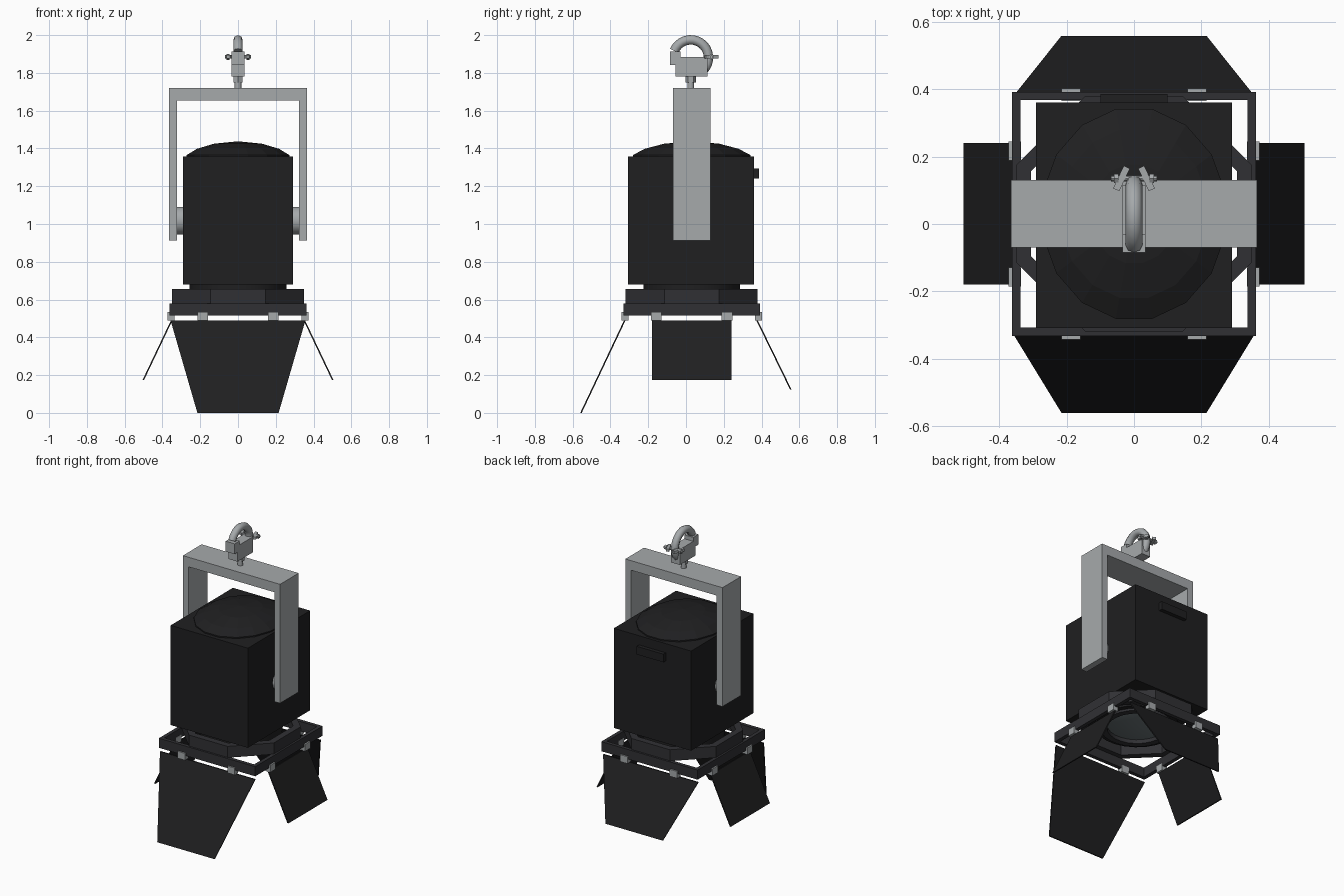
import bpy, bmesh
from math import sin, cos, pi, radians
from mathutils import Vector, Matrix

if "Cube" in bpy.data.objects:
    bpy.data.objects.remove(bpy.data.objects["Cube"])

CY = 0.03  # lamp axis sits slightly behind the origin


def mat(name, r, g, b):
    m = bpy.data.materials.new(name)
    m.diffuse_color = (r, g, b, 1)
    m.use_nodes = True
    m.node_tree.nodes["Principled BSDF"].inputs["Base Color"].default_value = m.diffuse_color
    return m


BLACK = mat("black_paint", 0.014, 0.014, 0.015)
FRAME = mat("dark_frame", 0.03, 0.03, 0.034)
STEEL = mat("steel", 0.38, 0.40, 0.41)
GLASS = mat("lens_glass", 0.14, 0.17, 0.18)


def finish(bm, name, m, smooth=False):
    bmesh.ops.recalc_face_normals(bm, faces=bm.faces)
    me = bpy.data.meshes.new(name)
    bm.to_mesh(me)
    bm.free()
    ob = bpy.data.objects.new(name, me)
    bpy.context.collection.objects.link(ob)
    me.materials.append(m)
    if smooth:
        bpy.context.view_layer.objects.active = ob
        ob.select_set(True)
        bpy.ops.object.shade_smooth_by_angle(angle=radians(35))
        ob.select_set(False)
    return ob


def box(name, lo, hi, m, rot=0):
    lo, hi = Vector(lo), Vector(hi)
    bm = bmesh.new()
    bmesh.ops.create_cube(bm, size=1, matrix=Matrix.Translation((lo + hi) / 2)
                          @ Matrix.Rotation(rot, 4, 'Z') @ Matrix.Diagonal((*(hi - lo), 1)))
    return finish(bm, name, m)


def cyl(name, a, b, r, n, m):
    a, b = Vector(a), Vector(b)
    q = (b - a).to_track_quat('Z', 'Y').to_matrix().to_4x4()
    bm = bmesh.new()
    bmesh.ops.create_cone(bm, cap_ends=True, segments=n, radius1=r, radius2=r,
                          depth=(b - a).length, matrix=Matrix.Translation((a + b) / 2) @ q)
    return finish(bm, name, m, n > 8)


def prism(name, pts, vec, m):
    bm = bmesh.new()
    f = bm.faces.new([bm.verts.new(p) for p in pts])
    ext = bmesh.ops.extrude_face_region(bm, geom=[f], use_keep_orig=True)
    bmesh.ops.translate(bm, vec=vec, verts=[v for v in ext["geom"] if isinstance(v, bmesh.types.BMVert)])
    return finish(bm, name, m)


def lathe(name, prof, n, m, sx=1, sy=1, closed=True, smooth=False):
    """Spin (apothem, z) points round the lamp axis with n flat sides."""
    bm = bmesh.new()
    k = 1 / cos(pi / n) if n <= 8 else 1
    rings = [[bm.verts.new((r * k * sx * cos(2 * pi * (i + .5) / n),
                            CY + r * k * sy * sin(2 * pi * (i + .5) / n), z))
              for i in range(n)] for r, z in prof]
    pairs = list(zip(rings, rings[1:] + rings[:1]))
    for a, b in pairs if closed else pairs[:-1]:
        for i in range(n):
            j = (i + 1) % n
            bm.faces.new((a[i], a[j], b[j], b[i]))
    bmesh.ops.remove_doubles(bm, verts=bm.verts, dist=1e-5)
    return finish(bm, name, m, smooth)


def ring(name, ro, ri, z0, z1, n, m, **kw):
    return lathe(name, [(ro, z0), (ro, z1), (ri, z1), (ri, z0)], n, m, **kw)


# Lamp housing with low dome and rear switch box
box("housing", (-.29, -.308, .68), (.29, .36, 1.357), BLACK)
lathe("housing_dome", [(1, 1.35), (1, 1.365), (.8, 1.398), (.47, 1.425), (0, 1.438)],
      16, BLACK, sx=.277, sy=.317, closed=False)
box("rear_switch_box", (-.1, .355, 1.24), (.1, .386, 1.295), BLACK)

# Lens tube and lens
ring("lens_tube", .258, .215, .60, .69, 24, BLACK, smooth=True)
ring("lens_retainer", .225, .185, .585, .615, 24, FRAME, smooth=True)
lathe("lens", [(.218, .64), (.218, .62), (.16, .605), (.08, .592), (0, .588)],
      24, GLASS, closed=False, smooth=True)

# Octagonal collar and square accessory frame
ring("octagon_collar", .349, .305, .578, .655, 8, FRAME)
ring("square_frame", .362, .337, .515, .58, 4, FRAME)

# Yoke and pivots
prism("yoke", [(x, -.07, z) for x, z in ((-.365, .912), (-.365, 1.72), (.365, 1.72), (.365, .912),
                                         (.322, .912), (.322, 1.655), (-.322, 1.655), (-.322, .912))],
      (0, .2, 0), STEEL)
for s, side in ((-1, "left"), (1, "right")):
    cyl(side + "_pivot", (s * .285, CY, 1.018), (s * .325, CY, 1.018), .073, 16, STEEL)


# Barn doors: top edge, bottom edge, thin in the horizontal direction
def door(name, axis, top, bot, w_top, w_bot):
    (u0, z0), (u1, z1) = top, bot
    c = 0 if axis == 'y' else CY
    raw = [(c - w_top, u0, z0), (c + w_top, u0, z0), (c + w_bot, u1, z1), (c - w_bot, u1, z1)]
    t = -.008 if u1 > 0 else .008
    if axis == 'y':
        prism(name, raw, (0, t, 0), BLACK)
    else:
        prism(name, [(u, w, z) for w, u, z in raw], (t, 0, 0), BLACK)


door("front_barn_door", 'y', (-.328, .49), (-.56, 0), .357, .215)
door("rear_barn_door", 'y', (.38, .49), (.558, .125), .357, .215)
for s, side in ((-1, "left"), (1, "right")):
    door(side + "_barn_door", 'x', (s * .355, .49), (s * .505, .175), .21, .21)

# Hinge clips, two on each side of the frame
for i in range(4):
    M = Matrix.Translation((0, CY, 0)) @ Matrix.Rotation(i * pi / 2, 4, 'Z')
    for s in (-1, 1):
        c = box("hinge_clip", (s * .187 - .028, -.372, .488), (s * .187 + .028, -.335, .535), STEEL)
        c.data.transform(M)

# Hanging clamp: stem, body, jaw
cyl("clamp_stem", (0, .025, 1.71), (0, .025, 1.79), .018, 12, STEEL)
cyl("clamp_nut", (0, .025, 1.75), (0, .025, 1.785), .027, 6, STEEL)
prism("clamp_body", [(-.034, y, z) for y, z in ((-.055, 1.78), (.115, 1.78), (.115, 1.885), (-.03, 1.885),
                                               (-.03, 1.912), (-.085, 1.912), (-.085, 1.842), (-.055, 1.842))],
      (.068, 0, 0), STEEL)

# Hook over the pipe
cu = bpy.data.curves.new("clamp_hook", 'CURVE')
cu.dimensions = '3D'
cu.bevel_depth, cu.bevel_resolution, cu.use_fill_caps = .025, 2, True
sp = cu.splines.new('POLY')
N = 16
sp.points.add(N)
for i, p in enumerate(sp.points):
    a = radians(158 - i * 203 / N)
    p.co = (0, .025 + .094 * cos(a), 1.881 + .094 * sin(a), 1)
hook = bpy.data.objects.new("clamp_hook", cu)
bpy.context.collection.objects.link(hook)
cu.materials.append(STEEL)
bpy.context.view_layer.objects.active = hook
hook.select_set(True)
bpy.ops.object.convert(target='MESH')
bpy.ops.object.shade_smooth_by_angle(angle=radians(50))
hook.select_set(False)

# Wing bolt
cyl("hook_hinge_pin", (-.068, .135, 1.885), (.068, .135, 1.885), .009, 10, STEEL)
for s in (-1, 1):
    cyl("hook_hinge_nut", (s * .046, .135, 1.885), (s * .06, .135, 1.885), .016, 6, STEEL)
    box("bolt_wing", (s * .037 - .01, .098, 1.876), (s * .037 + .01, .172, 1.894), STEEL, rot=s * radians(25))
